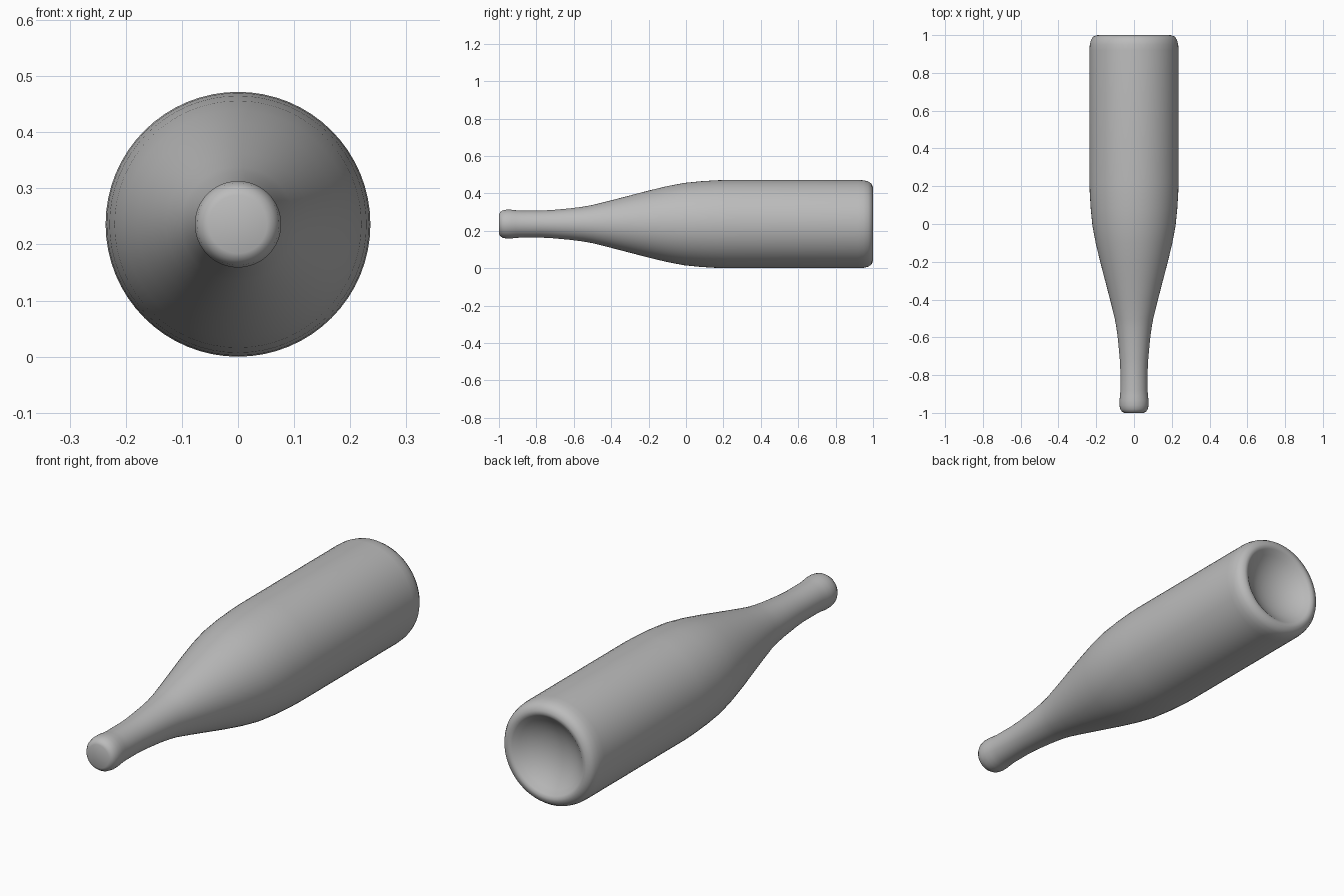
import bpy, bmesh, math
from mathutils import Vector, Matrix

cube = bpy.data.objects.get("Cube")
if cube:
    bpy.data.objects.remove(cube, do_unlink=True)

AXIS_Z = 0.236
STEPS = 64

# Silhouette from mouth to punted base: (radius, y)
PROFILE = [
    (0, -1.0), (0.052, -1.0), (0.064, -0.994), (0.073, -0.98), (0.077, -0.96),
    (0.077, -0.935), (0.074, -0.91), (0.072, -0.88), (0.072, -0.78), (0.075, -0.72),
    (0.084, -0.62), (0.093, -0.55), (0.102, -0.5), (0.127, -0.4), (0.153, -0.3),
    (0.179, -0.2), (0.203, -0.1), (0.220, -0.01), (0.229, 0.08), (0.234, 0.16),
    (0.236, 0.22), (0.236, 0.92), (0.234, 0.95), (0.228, 0.974), (0.217, 0.991),
    (0.200, 0.999), (0.188, 1.0), (0.177, 0.994), (0.155, 0.975), (0.12, 0.952),
    (0.08, 0.935), (0.04, 0.926), (0, 0.923),
]

glass = bpy.data.materials.new("Plain Grey")
glass.use_nodes = True
grey = (0.5, 0.5, 0.5, 1)
glass.diffuse_color = grey
glass.node_tree.nodes["Principled BSDF"].inputs["Base Color"].default_value = grey

# Bottle: spin the silhouette around its long axis
bm = bmesh.new()
verts = [bm.verts.new((r, y, 0)) for r, y in PROFILE]
edges = [bm.edges.new(pair) for pair in zip(verts, verts[1:])]
bmesh.ops.spin(bm, geom=verts + edges, cent=(0, 0, 0), axis=(0, 1, 0),
               angle=math.tau, steps=STEPS, use_merge=False)
bmesh.ops.remove_doubles(bm, verts=bm.verts, dist=0.0005)
bmesh.ops.recalc_face_normals(bm, faces=bm.faces)
bmesh.ops.translate(bm, verts=bm.verts, vec=(0, 0, AXIS_Z))
mesh = bpy.data.meshes.new("bottle")
bm.to_mesh(mesh)
bm.free()
mesh.materials.append(glass)

bottle = bpy.data.objects.new("bottle", mesh)
bpy.context.collection.objects.link(bottle)
bpy.context.view_layer.objects.active = bottle
bottle.select_set(True)
bpy.ops.object.shade_smooth_by_angle(angle=math.radians(40))
